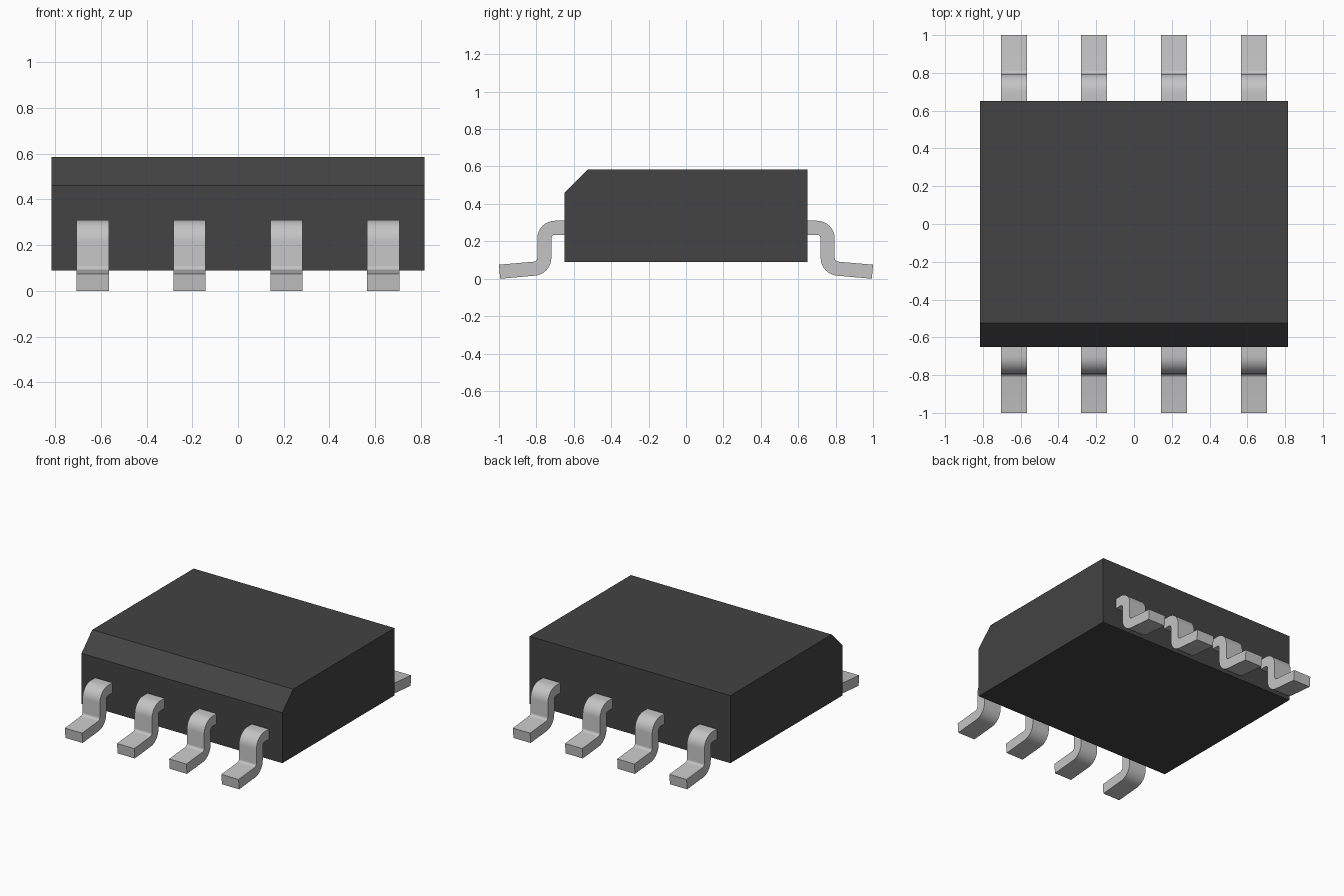
import bpy, bmesh
from math import sin, cos, radians

cube = bpy.data.objects.get("Cube")
if cube:
    bpy.data.objects.remove(cube, do_unlink=True)


def make_material(name, rgb):
    mat = bpy.data.materials.new(name)
    mat.use_nodes = True
    mat.diffuse_color = (*rgb, 1)
    mat.node_tree.nodes["Principled BSDF"].inputs["Base Color"].default_value = (*rgb, 1)
    return mat


def extrude_profile(name, profile, x, width, mat, smooth=False):
    """Solid prism with a (y, z) outline, centred on x."""
    bm = bmesh.new()
    face = bm.faces.new([bm.verts.new((x - width / 2, y, z)) for y, z in profile])
    grown = bmesh.ops.extrude_face_region(bm, geom=[face])["geom"]
    verts = [v for v in grown if isinstance(v, bmesh.types.BMVert)]
    bmesh.ops.translate(bm, verts=verts, vec=(width, 0, 0))
    bmesh.ops.recalc_face_normals(bm, faces=bm.faces)
    mesh = bpy.data.meshes.new(name)
    bm.to_mesh(mesh)
    bm.free()
    mesh.materials.append(mat)
    obj = bpy.data.objects.new(name, mesh)
    bpy.context.collection.objects.link(obj)
    if smooth:
        bpy.ops.object.select_all(action="DESELECT")
        obj.select_set(True)
        bpy.context.view_layer.objects.active = obj
        bpy.ops.object.shade_smooth_by_angle(angle=radians(30))
    return obj


def arc(cy, cz, radius, start, end, steps=8):
    angles = [radians(start + (end - start) * i / steps) for i in range(steps + 1)]
    return [(cy + radius * cos(a), cz + radius * sin(a)) for a in angles]


black = make_material("black plastic", (0.056, 0.056, 0.056))
metal = make_material("tinned metal", (0.55, 0.55, 0.55))

# Package body with a bevelled front top edge
body = [(-0.65, 0.09), (0.65, 0.09), (0.65, 0.585), (-0.525, 0.585), (-0.65, 0.46)]
extrude_profile("package_body", body, 0, 1.63, black)

# Gull-wing lead outline: shoulder bend, ankle bend, slightly drooping foot
inner, outer = 0.02, 0.095
tilt, foot = 5, 0.1875
shoulder, ankle = (0.7, 0.215), (0.815, 0.111)
upper = [(0.64, 0.31)] + arc(*shoulder, outer, 90, 0) + arc(*ankle, inner, 180, 270 - tilt)
lower = [(0.64, 0.235)] + arc(*shoulder, inner, 90, 0) + arc(*ankle, outer, 180, 270 - tilt)
for side in (upper, lower):
    y, z = side[-1]
    side.append((y + foot * cos(radians(tilt)), z - foot * sin(radians(tilt))))
outline = upper + lower[::-1]

# Four leads along each long side
for label, sign in (("front", -1), ("back", 1)):
    for i in range(4):
        extrude_profile(f"{label}_lead_{i + 1}", [(sign * y, z) for y, z in outline],
                        (i - 1.5) * 0.4235, 0.14, metal, smooth=True)
